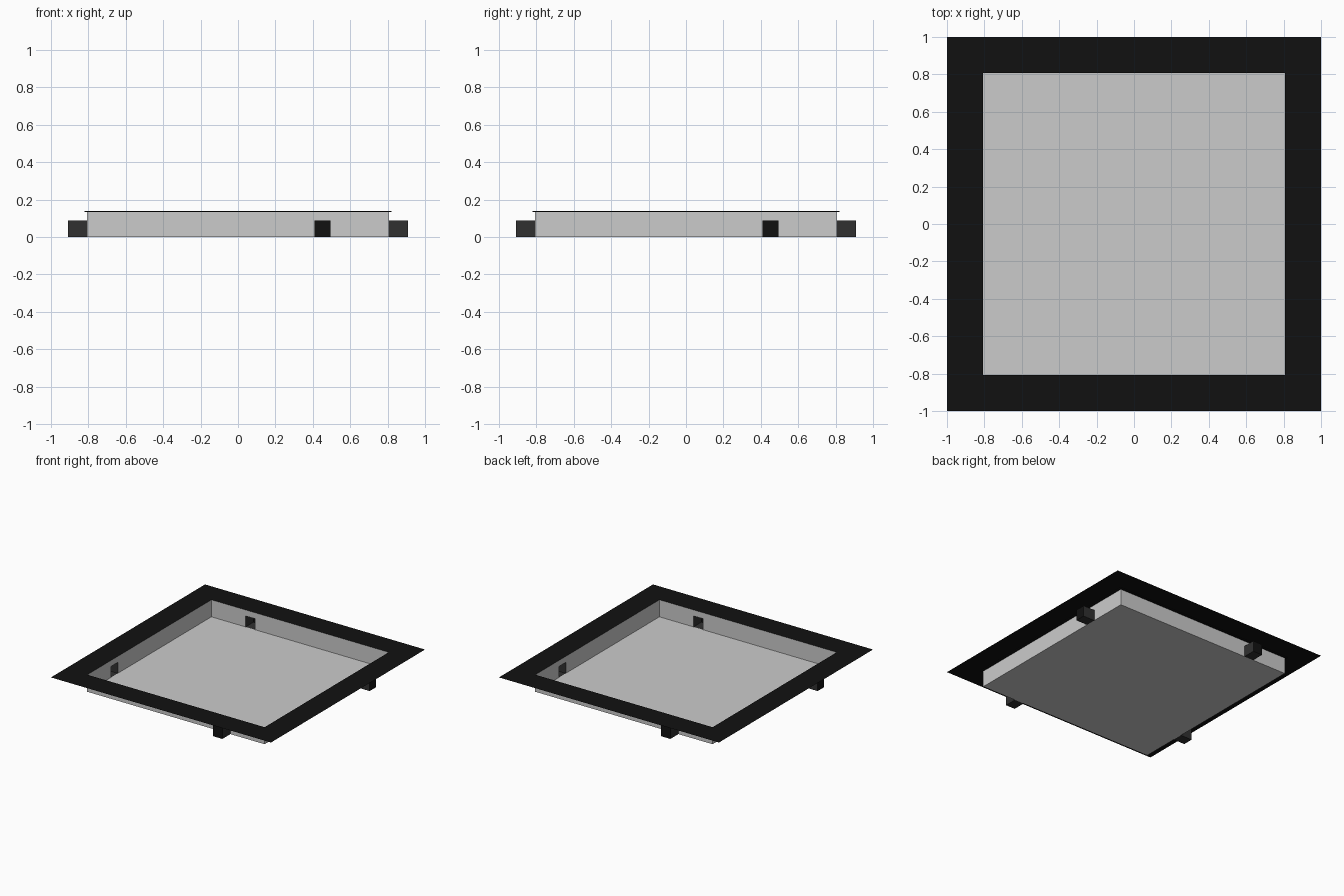
import bpy, bmesh
from math import pi
from mathutils import Matrix, Vector

if "Cube" in bpy.data.objects:
    bpy.data.objects.remove(bpy.data.objects["Cube"])

IN, LIP, OUT = 0.806, 0.82, 1.0     # wall, lip and flange half widths
END = 0.91                          # outer end of the spouts
X0, X1, ZS = 0.41, 0.495, 0.09      # spout opening
Z0, Z1 = 0.134, 0.14                # lip bottom and flange height


def material(name, v):
    m = bpy.data.materials.new(name)
    m.diffuse_color = (v, v, v, 1)
    m.use_nodes = True
    m.node_tree.nodes["Principled BSDF"].inputs["Base Color"].default_value = m.diffuse_color
    return m


black = material("black", 0.0056)
charcoal = material("charcoal", 0.03)


def build(name, quads, mats=(), turns=4, slots=None):
    """Mesh from quads, repeated by quarter turns about z."""
    bm = bmesh.new()
    for k in range(turns):
        rot = Matrix.Rotation(k * pi / 2, 3, 'Z')
        for i, q in enumerate(quads):
            f = bm.faces.new([bm.verts.new(rot @ Vector(p)) for p in q])
            f.material_index = slots[i] if slots else 0
    bmesh.ops.remove_doubles(bm, verts=bm.verts, dist=1e-4)
    bmesh.ops.recalc_face_normals(bm, faces=bm.faces)
    me = bpy.data.meshes.new(name)
    bm.to_mesh(me)
    bm.free()
    for m in mats:
        me.materials.append(m)
    ob = bpy.data.objects.new(name, me)
    bpy.context.collection.objects.link(ob)
    return ob


def wall(xa, xb, za, zb, y=-IN):
    return [(xa, y, za), (xb, y, za), (xb, y, zb), (xa, y, zb)]


def band(a, za, b, zb):
    """One side of a square ring between half widths a and b."""
    return [(-a, -a, za), (a, -a, za), (b, -b, zb), (-b, -b, zb)]


# Thin tray walls, each with an opening at floor level
build("tray_walls", [wall(-IN, X0, 0, ZS), wall(X1, IN, 0, ZS),
                     wall(-IN, X0, ZS, Z1), wall(X0, X1, ZS, Z1),
                     wall(X1, IN, ZS, Z1)])

# Tray floor
build("tray_floor", [[(-IN, -IN, 0), (IN, -IN, 0), (IN, IN, 0), (-IN, IN, 0)]],
      turns=1)

# Flat flange and the small lip under its inner edge
build("rim_flange", [band(IN, Z1, OUT, Z1)], [black])
build("rim_lip", [band(IN, Z0, LIP, Z0), band(LIP, Z0, LIP, Z1)], [black])

# Hollow square spouts with closed black ends
corners = [(X0, 0), (X1, 0), (X1, ZS), (X0, ZS)]
sides = []
for (xa, za), (xb, zb) in zip(corners, corners[1:] + corners[:1]):
    sides.append([(xa, -IN, za), (xb, -IN, zb), (xb, -END, zb), (xa, -END, za)])
build("side_spouts", sides + [wall(X0, X1, 0, ZS, -END)], [charcoal, black],
      slots=[0, 0, 0, 0, 1])
